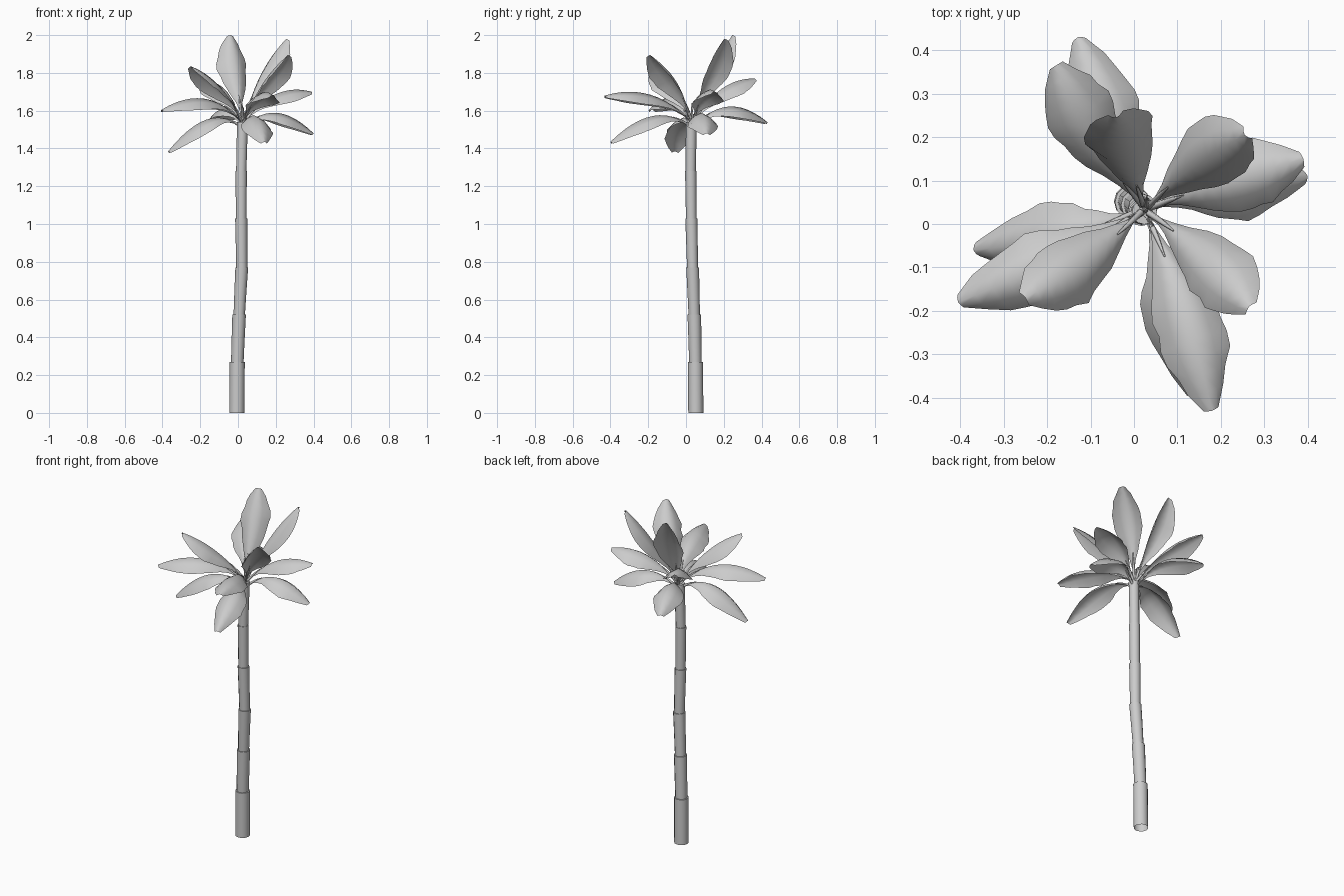
import bpy, bmesh, random
from mathutils import Vector
from math import sin, cos, tau

random.seed(4)
cube = bpy.data.objects.get("Cube")
if cube:
    bpy.data.objects.remove(cube, do_unlink=True)

grey = bpy.data.materials.new("plain_grey")
grey.use_nodes = True
grey.diffuse_color = (0.6, 0.6, 0.6, 1)
grey.node_tree.nodes["Principled BSDF"].inputs["Base Color"].default_value = (0.6, 0.6, 0.6, 1)


def finish(name, bm, angle):
    mesh = bpy.data.meshes.new(name)
    bm.to_mesh(mesh)
    bm.free()
    mesh.materials.append(grey)
    obj = bpy.data.objects.new(name, mesh)
    bpy.context.collection.objects.link(obj)
    bpy.ops.object.select_all(action='DESELECT')
    obj.select_set(True)
    bpy.context.view_layer.objects.active = obj
    bpy.ops.object.shade_smooth_by_angle(angle=angle)


def tube(bm, centres, radii, sides, level=False):
    """Tube along a path, open at its foot; level keeps the rings horizontal."""
    rings = []
    for i, (c, r) in enumerate(zip(centres, radii)):
        t = centres[min(i + 1, len(centres) - 1)] - centres[max(i - 1, 0)]
        u = Vector((1, 0, 0)) if level else t.orthogonal().normalized()
        v = Vector((0, 1, 0)) if level else t.normalized().cross(u)
        rings.append([bm.verts.new(c + (u * cos(tau * k / sides) + v * sin(tau * k / sides)) * r)
                      for k in range(sides)])
    for a, b in zip(rings, rings[1:]):
        for k in range(sides):
            n = (k + 1) % sides
            bm.faces.new((a[k], a[n], b[n], b[k]))
    bm.faces.new(rings[-1])


def bezier(a, b, c, t):
    return a * (1 - t) ** 2 + b * 2 * t * (1 - t) + c * t * t


# Trunk: stacked sections, each with a lip over the next
joints = [Vector(p) for p in ((-.006, .052, 0), (-.004, .05, .27), (.006, .044, .52),
                              (.02, .035, .77), (.017, .028, 1.03), (.017, .025, 1.28),
                              (.024, .028, 1.54))]
lower = (.040, .033, .030, .029, .028, .027)
upper = (.040, .036, .034, .032, .030, .029)
bm = bmesh.new()
for a, b, r0, r1 in zip(joints, joints[1:], lower, upper):
    start = a if a.z == 0 else a - Vector((0, 0, .015))
    tube(bm, [start, a.lerp(b, .5), b], [r0, (r0 + r1) / 2, r1], 12, True)
finish("trunk", bm, 0.7)

# Blade half widths from stem to blunt tip
SHAPE = (.004, .007, .018, .034, .052, .066, .076, .081, .081, .075, .062, .044, .018)
ACROSS = (-1, -.55, 0, .55, 1)


def leaf(name, base_z, tip, arch, bow):
    tip = Vector(tip)
    out = Vector((tip.x - .025, tip.y - .035, 0)).normalized()
    base = Vector((.025, .034, base_z)) + out * .012
    side = Vector((0, 0, 1)).cross(out)
    mid = base.lerp(tip, .45) + Vector((0, 0, 2 * arch)) + side * 2 * bow
    bm = bmesh.new()
    rows, last = [], len(SHAPE) - 1
    for i, half in enumerate(SHAPE):
        t = i / last
        p = bezier(base, mid, tip, t)
        tangent = ((mid - base) * (1 - t) + (tip - mid) * t).normalized()
        normal = tangent.cross(side)
        row = []
        for s in ACROSS:
            w = half * (random.uniform(.9, 1.05) if abs(s) == 1 else 1)
            row.append(bm.verts.new(p + side * s * w - normal * half * .75 * abs(s) ** 1.6))
        rows.append(row)
    for a, b in zip(rows, rows[1:]):
        for k in range(len(ACROSS) - 1):
            bm.faces.new((a[k], b[k], b[k + 1], a[k + 1]))
    # Round stem running into the blade
    stem = [bezier(base, mid, tip, t) for t in (0, .08, .16, .24)]
    tube(bm, stem, [.008, .007, .005, .002], 6)
    finish(name, bm, 1.2)


# Leaf tiers: stem height, then arch, sideways bow and tip of each leaf
TIERS = {
    "upper_leaf": (1.56, ((.035, .003, (-.04, .245, 2.0)), (.045, .012, (.255, .205, 1.98)),
                          (.045, .012, (.265, -.19, 1.895)), (.045, .012, (-.25, -.17, 1.835)))),
    "middle_leaf": (1.545, ((.09, .012, (-.405, -.18, 1.605)), (.07, .005, (.39, .15, 1.7)),
                            (.075, .012, (.18, -.43, 1.68)), (.065, .012, (-.18, .365, 1.77)))),
    "lower_leaf": (1.515, ((.1, .016, (-.37, -.06, 1.385)), (.09, .012, (.40, .11, 1.48)),
                           (.095, .012, (.14, -.40, 1.435)), (.095, .002, (-.13, .43, 1.54)))),
}
for name, (z, leaves) in TIERS.items():
    for n, (arch, bow, tip) in enumerate(leaves):
        leaf(f"{name}_{n + 1}", z, tip, arch, bow)

# Small young shoots at the heart of the crown
bm = bmesh.new()
heart = Vector((.027, .033, 1.53))
for x, y, z in ((-.03, -.012, 1.61), (.07, -.012, 1.61), (.03, .065, 1.62), (.022, .03, 1.64)):
    end = Vector((x, y, z))
    bend = heart.lerp(end, .4) + Vector((0, 0, .03))
    tube(bm, [bezier(heart, bend, end, t) for t in (0, .35, .7, 1)], [.008, .007, .004, .001], 6)
finish("young_shoots", bm, 1.0)
